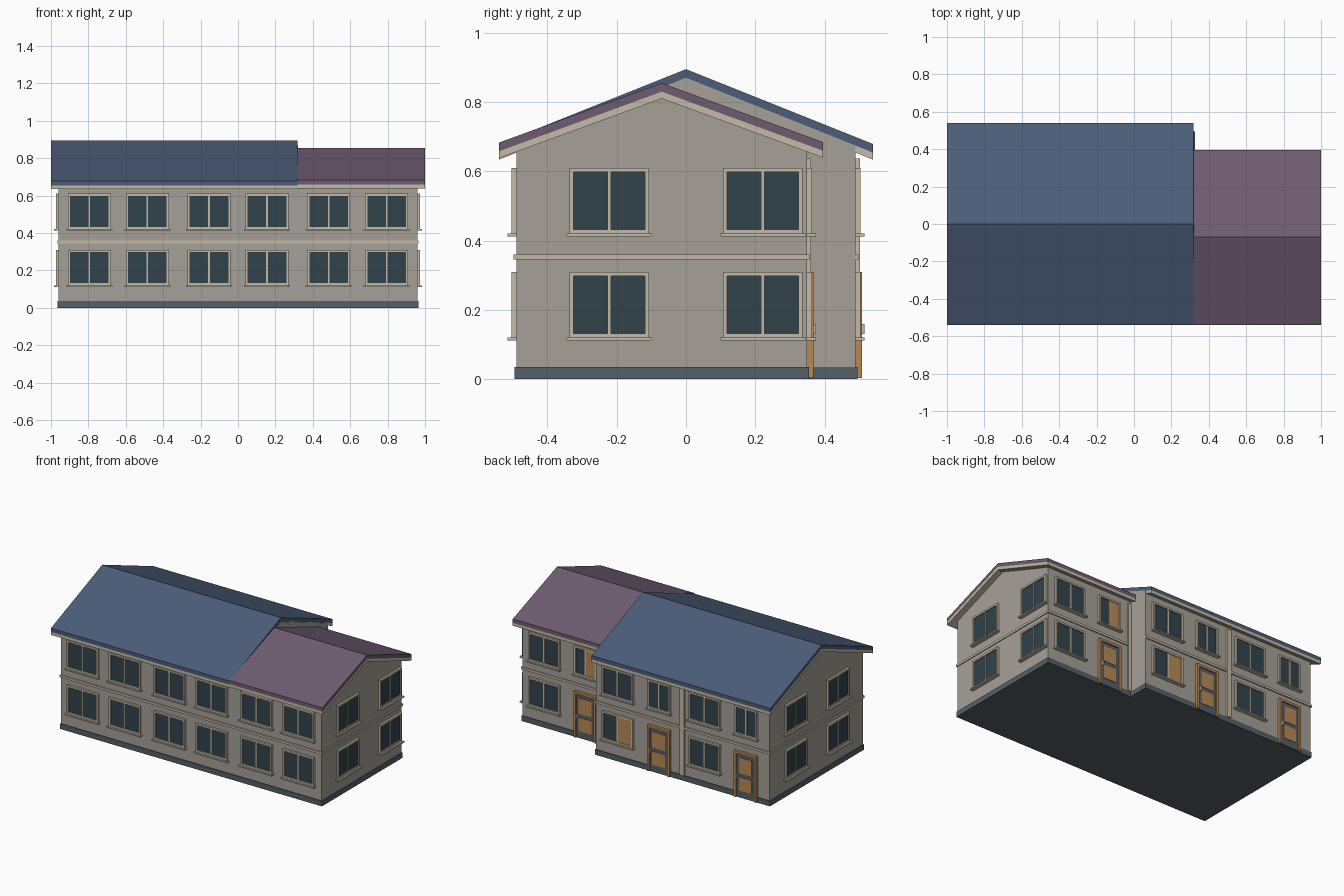
import bpy, bmesh
from math import radians
from mathutils import Matrix, Vector

if "Cube" in bpy.data.objects:
    bpy.data.objects.remove(bpy.data.objects["Cube"])


def material(name, rgb):
    m = bpy.data.materials.new(name)
    m.diffuse_color = (*rgb, 1)
    m.use_nodes = True
    m.node_tree.nodes["Principled BSDF"].inputs["Base Color"].default_value = m.diffuse_color
    return m


WALL = material("wall", (.38, .35, .31))
CREAM = material("cream", (.55, .49, .38))
GLASS = material("glass", (.03, .056, .07))
PLINTH = material("plinth", (.09, .115, .14))
WOOD = material("wood", (.48, .25, .09))
BLUE = material("blue_roof", (.07, .11, .19))
PURPLE = material("purple_roof", (.155, .107, .162))


def finish(name, bm, mat):
    bmesh.ops.recalc_face_normals(bm, faces=bm.faces)
    me = bpy.data.meshes.new(name)
    bm.to_mesh(me)
    bm.free()
    me.materials.append(mat)
    ob = bpy.data.objects.new(name, me)
    bpy.context.collection.objects.link(ob)
    return ob


def boxes(name, mat, specs, place=Matrix()):
    """Each spec is (x0, x1, y0, y1, z0, z1)."""
    bm = bmesh.new()
    for x0, x1, y0, y1, z0, z1 in specs:
        m = Matrix.Translation(((x0 + x1) / 2, (y0 + y1) / 2, (z0 + z1) / 2))
        m = place @ m @ Matrix.Diagonal((x1 - x0, y1 - y0, z1 - z0, 1))
        bmesh.ops.create_cube(bm, size=1, matrix=m)
    return finish(name, bm, mat)


def extrude_x(name, mat, profile, x0, x1):
    """Sweep a (y, z) profile along x."""
    bm = bmesh.new()
    face = bm.faces.new([bm.verts.new((x0, y, z)) for y, z in profile])
    ext = bmesh.ops.extrude_face_region(bm, geom=[face])
    vs = [v for v in ext["geom"] if isinstance(v, bmesh.types.BMVert)]
    bmesh.ops.translate(bm, verts=vs, vec=(x1 - x0, 0, 0))
    return finish(name, bm, mat)


def wall_place(x, y, angle):
    # local x runs along the wall, local -y points outward
    return Matrix.Translation((x, y, 0)) @ Matrix.Rotation(radians(angle), 4, 'Z')


FRONT = wall_place(0, -.49, 0)
RIGHT = wall_place(.96, 0, 90)
LEFT = wall_place(-.96, 0, -90)
BACK = wall_place(0, .49, 180)
BACK_WING = wall_place(0, .35, 180)


def window(place, u, z, w=.23, h=.19, wooden=False):
    a, b, t = u - w / 2, u + w / 2, .012
    boxes("window_frame", CREAM, [
        (a, a + t, -.014, .01, z, z + h), (b - t, b, -.014, .01, z, z + h),
        (a + t, b - t, -.014, .01, z, z + t), (a + t, b - t, -.014, .01, z + h - t, z + h),
        (u - .005, u + .005, -.011, .01, z + t, z + h - t)], place)
    boxes("window_glass", GLASS, [(a + t, b - t, -.006, .01, z + t, z + h - t)], place)
    boxes("window_sill", CREAM, [(a - .008, b + .008, -.025, .01, z - .008, z)], place)
    if wooden:  # one half closed by a wooden panel
        boxes("window_panel", WOOD, [(u + .005, b - t, -.009, .01, z + t, z + h - t)], place)


def door(place, u, w=.165, h=.31):
    a, b, t = u - w / 2, u + w / 2, .016
    boxes("door_frame", WOOD, [
        (a, a + t, -.018, .01, .003, h), (b - t, b, -.018, .01, .003, h),
        (a + t, b - t, -.018, .01, h - t, h)], place)
    boxes("door_leaf", PLINTH, [(a + t, b - t, -.01, .01, .003, h - t)], place)
    boxes("door_panels", WOOD, [
        (a + .036, b - .036, -.013, 0, .05, .14),
        (a + .036, b - .036, -.013, 0, .165, .27)], place)
    boxes("door_handle", CREAM, [(a + .021, a + .029, -.026, 0, .13, .16)], place)


def gable_block(name, y0, y1, ridge_y, ridge_z, slope, x0, x1):
    def top(y):
        return ridge_z - slope * abs(y - ridge_y)
    extrude_x(name, WALL, [(y0, .02), (y1, .02), (y1, top(y1)),
                           (ridge_y, ridge_z), (y0, top(y0))], x0, x1)


def roof(name, mat, y0, y1, ridge_y, ridge_z, slope, x0, x1):
    def layer(part, m, drop, thick):
        top = [(y, ridge_z - drop - slope * abs(y - ridge_y)) for y in (y0, ridge_y, y1)]
        extrude_x(part, m, top + [(y, z - thick) for y, z in reversed(top)], x0, x1)
    layer(name, mat, 0, .025)
    layer(name + "_soffit", CREAM, .025, .02)


# Walls, plinths and roofs
gable_block("main_walls", -.49, .49, 0, .869, .4, -.96, .321)
gable_block("wing_walls", -.49, .35, -.07, .82, .366, .321, .96)
boxes("main_plinth", PLINTH, [(-.965, .325, -.495, .495, 0, .035)])
boxes("wing_plinth", PLINTH, [(.325, .965, -.495, .355, 0, .035)])
roof("main_roof", BLUE, -.54, .54, 0, .895, .4, -1, .317)
roof("wing_roof", PURPLE, -.54, .395, -.07, .855, .366, .317, 1)

# String course between the floors
boxes("floor_band", CREAM, [
    (-.966, .966, -.498, -.48, .345, .36), (-.966, -.95, -.48, .498, .345, .36),
    (-.95, .32, .48, .498, .345, .36), (.95, .966, -.48, .345, .345, .36),
    (.325, .966, .34, .357, .345, .36)])

# Party-wall strips on the back
boxes("back_strips", CREAM, [(-.335, -.305, .48, .502, .035, .637),
                             (.322, .345, .34, .361, .035, .637)])

# Front and side windows
for z in (.12, .42):
    for unit in (-.96, -.32, .32):
        window(FRONT, unit + .165, z)
        window(FRONT, unit + .475, z)
    for u in (-.222, .222):
        window(RIGHT, u, z)
        window(LEFT, u, z)

# Back of each of the three dwellings
for i, unit in enumerate((-.96, -.32, .32)):
    place = BACK_WING if i == 2 else BACK
    door(place, -(unit + .17))
    window(place, -(unit + .17), .42, w=.165, wooden=(i == 2))
    window(place, -(unit + .475), .42)
    window(place, -(unit + .475), .12, wooden=(i == 1))
